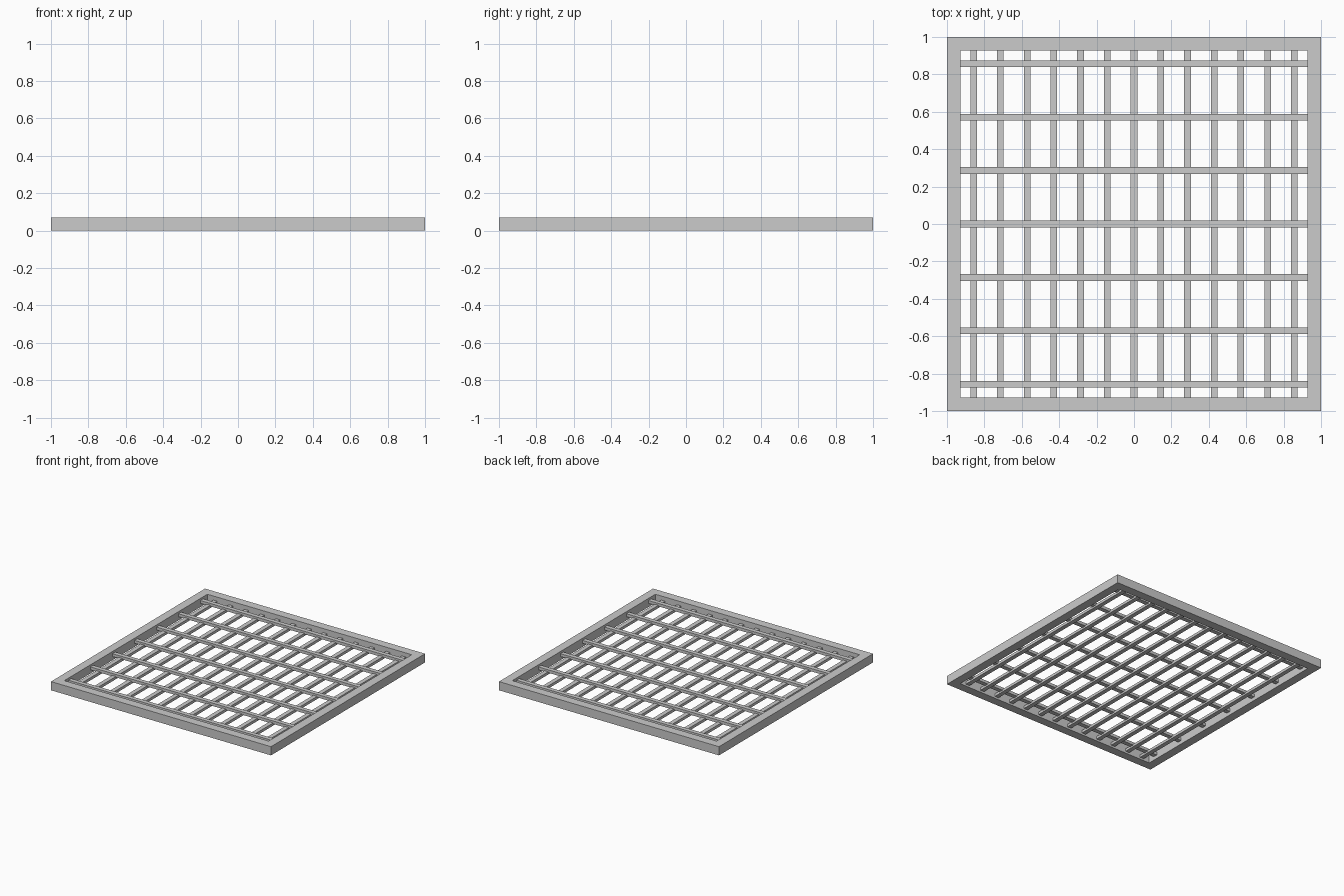
import bpy

if "Cube" in bpy.data.objects:
    bpy.data.objects.remove(bpy.data.objects["Cube"])

SIZE = 1.0       # half width of the frame
RIM = 1 / 14     # frame width and height
BAR = 1 / 28     # bar width


def box(name, x0, x1, y0, y1, z0, z1):
    bpy.ops.mesh.primitive_cube_add(
        size=1, location=((x0 + x1) / 2, (y0 + y1) / 2, (z0 + z1) / 2))
    ob = bpy.context.object
    ob.name = name
    ob.scale = (x1 - x0, y1 - y0, z1 - z0)
    bpy.ops.object.transform_apply(location=False, rotation=False, scale=True)
    return ob


# outer frame: one closed square ring
inner = SIZE - RIM
corners = [(-1, -1), (1, -1), (1, 1), (-1, 1)]
verts = [(x * r, y * r, z) for z in (0, RIM) for r in (SIZE, inner) for x, y in corners]
faces = []
for i in range(4):
    j = (i + 1) % 4
    faces += [(i, j, j + 8, i + 8),                 # outside
              (j + 4, i + 4, i + 12, j + 12),       # inside
              (i + 8, j + 8, j + 12, i + 12),       # top
              (j, i, i + 4, j + 4)]                 # bottom
mesh = bpy.data.meshes.new("frame")
mesh.from_pydata(verts, [], faces)
frame = bpy.data.objects.new("frame", mesh)
bpy.context.collection.objects.link(frame)

# lower bars, running front to back
for i in range(-6, 7):
    x = i / 7
    box("lower_bar", x - BAR / 2, x + BAR / 2, -inner, inner, 0.016, 0.038)

# upper bars, running side to side across the lower ones
for i in range(-3, 4):
    y = i * 2 / 7
    box("upper_bar", -inner, inner, y - BAR / 2, y + BAR / 2, 0.03, 0.054)
